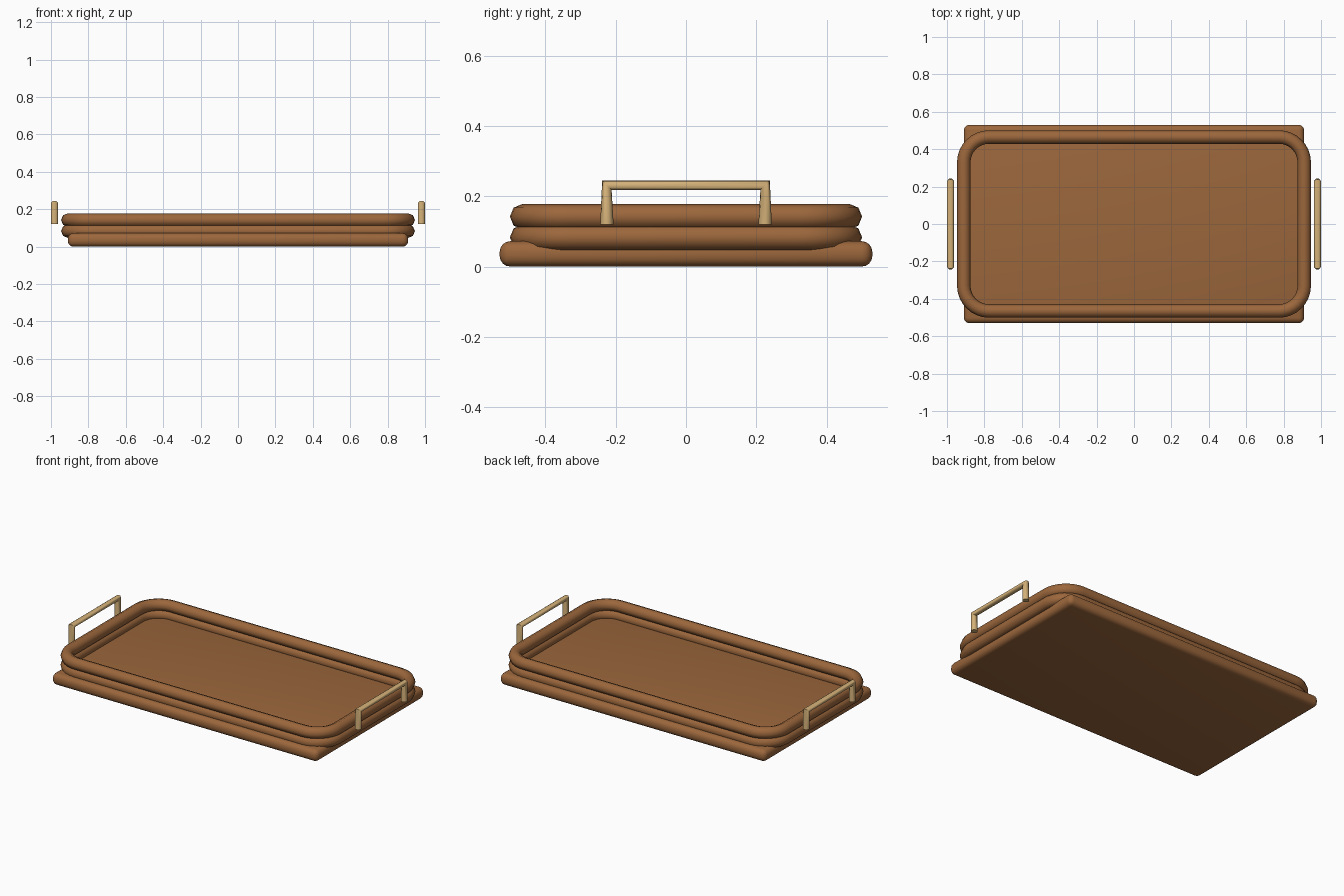
import bpy
import math

cube = bpy.data.objects.get("Cube")
if cube:
    bpy.data.objects.remove(cube, do_unlink=True)


def make_material(name, rgb):
    mat = bpy.data.materials.new(name)
    mat.use_nodes = True
    color = (*rgb, 1.0)
    mat.diffuse_color = color
    mat.node_tree.nodes["Principled BSDF"].inputs["Base Color"].default_value = color
    return mat


wood = make_material("warm brown wood", (0.33, 0.135, 0.045))
brass = make_material("pale brass", (0.66, 0.44, 0.19))


def select_only(obj):
    bpy.ops.object.select_all(action="DESELECT")
    obj.select_set(True)
    bpy.context.view_layer.objects.active = obj


def tube(name, points, radius, mat, closed=False, sides=8):
    """Round tube swept along a straight-segment path, as a mesh."""
    curve = bpy.data.curves.new(name, "CURVE")
    curve.dimensions = "3D"
    curve.bevel_depth = radius
    curve.bevel_resolution = (sides - 4) // 2
    curve.use_fill_caps = not closed
    if closed:
        curve.twist_mode = "Z_UP"
    spline = curve.splines.new("POLY")
    spline.points.add(len(points) - 1)
    for point, co in zip(spline.points, points):
        point.co = (*co, 1.0)
    spline.use_cyclic_u = closed
    obj = bpy.data.objects.new(name, curve)
    bpy.context.collection.objects.link(obj)
    curve.materials.append(mat)
    select_only(obj)
    bpy.ops.object.convert(target="MESH")
    obj = bpy.context.object
    bpy.ops.object.shade_smooth_by_angle(angle=math.radians(60))
    return obj


def rounded_rectangle(half_x, half_y, corner, z, steps=8):
    points = []
    for quarter, (sx, sy) in enumerate([(1, 1), (-1, 1), (-1, -1), (1, -1)]):
        for i in range(steps + 1):
            a = math.pi / 2 * (quarter + i / steps)
            points.append((sx * (half_x - corner) + corner * math.cos(a),
                           sy * (half_y - corner) + corner * math.sin(a), z))
    return points


# Base board with rounded edges
bpy.ops.mesh.primitive_cube_add(size=1, location=(0, 0, 0.036))
base = bpy.context.object
base.name = "base_board"
base.scale = (1.82, 1.06, 0.072)
bpy.ops.object.transform_apply(location=False, rotation=False, scale=True)
base.data.materials.append(wood)
bevel = base.modifiers.new("rounded edges", "BEVEL")
bevel.width = 0.03
bevel.segments = 4
select_only(base)
bpy.ops.object.modifier_apply(modifier=bevel.name)
bpy.ops.object.shade_smooth_by_angle(angle=math.radians(40))

# Two stacked rim rails
for name, z in (("lower_rim", 0.083), ("upper_rim", 0.142)):
    tube(name, rounded_rectangle(0.91, 0.465, 0.135, z), 0.036, wood, closed=True)

# End handles
for name, side in (("left_handle", 1), ("right_handle", -1)):
    x = side * 0.981
    path = [(x, -0.225, 0.12), (x, -0.225, 0.231),
            (x, 0.225, 0.231), (x, 0.225, 0.12)]
    tube(name, path, 0.019, brass, sides=12)
